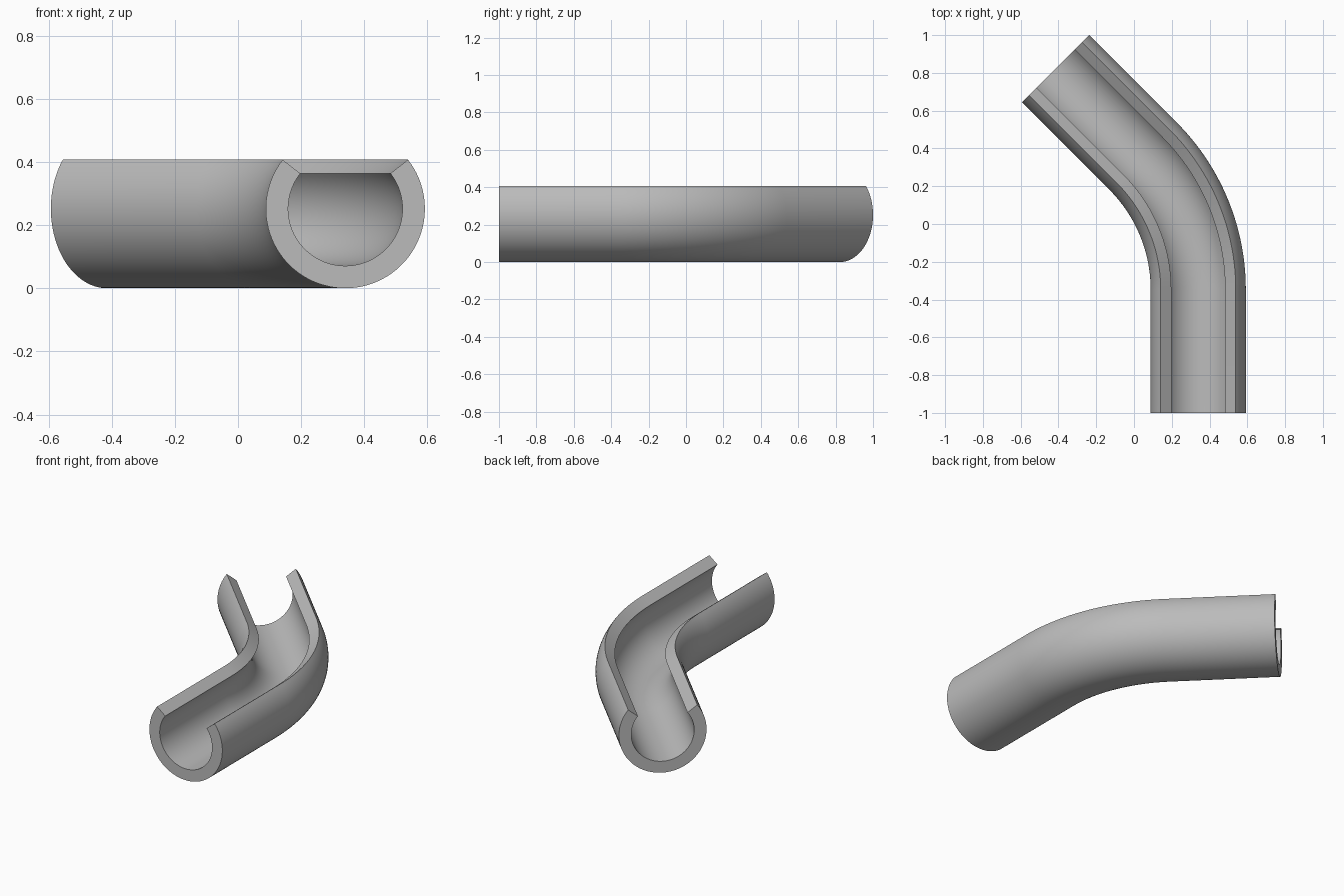
import bpy, bmesh, math
from mathutils import Vector

cube = bpy.data.objects.get("Cube")
if cube:
    bpy.data.objects.remove(cube, do_unlink=True)

OUTER, INNER = 0.252, 0.181      # wall radii
LIP = math.radians(38)           # height of the open lips above the axis
BEND = math.radians(45)
BEND_R = 1.0
START = Vector((0.34, -1.0, OUTER))
STRAIGHT = 0.653
ARC_STEPS, RING_STEPS = 32, 64

grey = bpy.data.materials.new("Plain grey")
grey.use_nodes = True
colour = (0.5, 0.5, 0.5, 1)
grey.diffuse_color = colour
grey.node_tree.nodes["Principled BSDF"].inputs["Base Color"].default_value = colour

# Open C-shaped section: outer wall one way, inner wall back
angles = [math.pi - LIP + (math.pi + 2 * LIP) * i / RING_STEPS for i in range(RING_STEPS + 1)]
section = [(OUTER * math.cos(a), OUTER * math.sin(a)) for a in angles]
section += [(INNER * math.cos(a), INNER * math.sin(a)) for a in reversed(angles)]

# Path stations (position, heading): straight, bend, straight
pivot = START + Vector((-BEND_R, STRAIGHT, 0))
stations = [(START, 0)]
for i in range(ARC_STEPS + 1):
    t = BEND * i / ARC_STEPS
    stations.append((pivot + BEND_R * Vector((math.cos(t), math.sin(t), 0)), t))
end = stations[-1][0] + STRAIGHT * Vector((-math.sin(BEND), math.cos(BEND), 0))
stations.append((end, BEND))

# Sweep the section along the path
bm = bmesh.new()
rings = []
for pos, t in stations:
    side = Vector((math.cos(t), math.sin(t), 0))
    rings.append([bm.verts.new(pos + side * u + Vector((0, 0, v))) for u, v in section])
n = len(section)
for a, b in zip(rings, rings[1:]):
    for i in range(n):
        j = (i + 1) % n
        bm.faces.new((a[i], a[j], b[j], b[i]))

# End caps between the outer and inner walls
for ring in (rings[0], rings[-1]):
    for i in range(RING_STEPS):
        bm.faces.new((ring[i], ring[i + 1], ring[n - 2 - i], ring[n - 1 - i]))
bmesh.ops.recalc_face_normals(bm, faces=bm.faces)

mesh = bpy.data.meshes.new("curved_channel")
bm.to_mesh(mesh)
bm.free()
mesh.materials.append(grey)
channel = bpy.data.objects.new("curved_channel", mesh)
bpy.context.collection.objects.link(channel)

# Smooth walls, crisp lips and ends
bpy.ops.object.select_all(action='DESELECT')
channel.select_set(True)
bpy.context.view_layer.objects.active = channel
bpy.ops.object.shade_smooth_by_angle(angle=math.radians(30))
